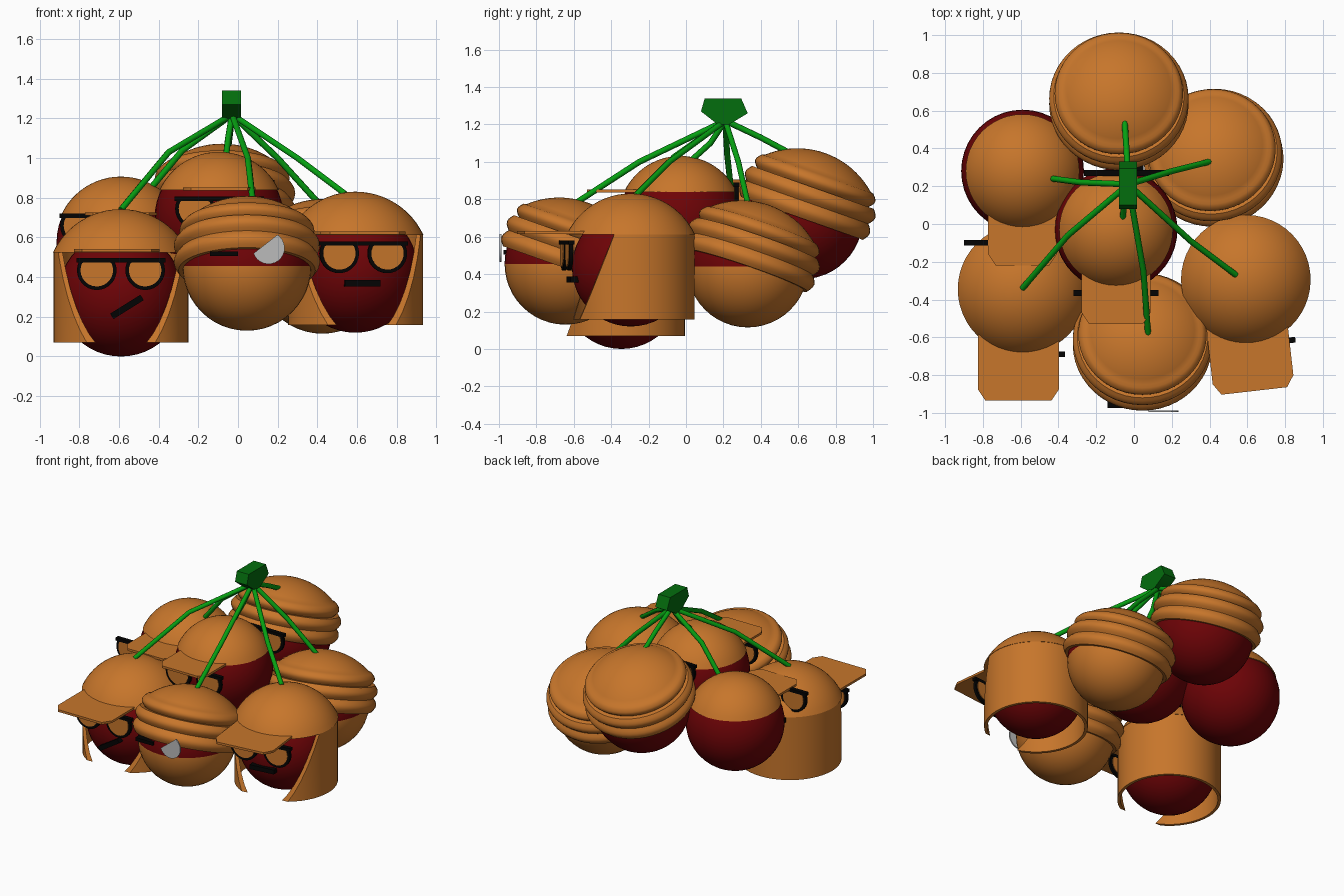
import bpy, bmesh, math
from math import sin, cos, pi, radians, sqrt
from mathutils import Matrix

cube = bpy.data.objects.get("Cube")
if cube:
    bpy.data.objects.remove(cube, do_unlink=True)


def material(name, rgb):
    m = bpy.data.materials.new(name)
    m.use_nodes = True
    m.diffuse_color = (*rgb, 1)
    m.node_tree.nodes["Principled BSDF"].inputs["Base Color"].default_value = (*rgb, 1)
    return m


TAN = material("tan orange", (0.57, 0.18, 0.024))
RED = material("grape red", (0.155, 0.001, 0.002))
STEM = material("stem green", (0.002, 0.35, 0.006))
DARK = material("dark green", (0.001, 0.155, 0.004))
BLACK = material("black", (0.001, 0.001, 0.001))
GREY = material("light grey", (0.5, 0.5, 0.5))

R = 0.325                       # grape radius
UPRIGHT = Matrix.Rotation(pi / 2, 4, "X")


def move(x, y, z):
    return Matrix.Translation((x, y, z))


def finish(name, bm, mats, matrix):
    bmesh.ops.recalc_face_normals(bm, faces=bm.faces)
    me = bpy.data.meshes.new(name)
    bm.to_mesh(me)
    bm.free()
    for m in mats:
        me.materials.append(m)
    me.shade_smooth()
    me.set_sharp_from_angle(angle=radians(35))
    ob = bpy.data.objects.new(name, me)
    ob.matrix_world = matrix
    bpy.context.collection.objects.link(ob)


def plate(name, outline, depth, mat, matrix):
    """Flat outline in XY, thickened evenly along Z."""
    bm = bmesh.new()
    face = bm.faces.new([bm.verts.new((x, y, -depth / 2)) for x, y in outline])
    ext = bmesh.ops.extrude_face_region(bm, geom=[face], use_keep_orig=True)["geom"]
    bmesh.ops.translate(bm, vec=(0, 0, depth),
                        verts=[v for v in ext if isinstance(v, bmesh.types.BMVert)])
    finish(name, bm, [mat], matrix)


def bar(name, w, h, depth, mat, matrix):
    pts = [(-w / 2, -h / 2), (w / 2, -h / 2), (w / 2, h / 2), (-w / 2, h / 2)]
    plate(name, pts, depth, mat, matrix)


def lathe(name, profile, mat, matrix, cut=None):
    """Spin (radius, height) points about Z; cut = plane whose front side is removed."""
    bm = bmesh.new()
    vs = [bm.verts.new((r, 0, z)) for r, z in profile]
    es = [bm.edges.new(p) for p in zip(vs, vs[1:])]
    bmesh.ops.spin(bm, geom=vs + es, cent=(0, 0, 0), axis=(0, 0, 1),
                   angle=2 * pi, steps=48)
    bmesh.ops.remove_doubles(bm, verts=bm.verts, dist=0.0005)
    if cut:
        bmesh.ops.bisect_plane(bm, geom=bm.verts[:] + bm.edges[:] + bm.faces[:],
                               plane_co=cut[0], plane_no=cut[1], clear_outer=True)
        bmesh.ops.holes_fill(bm, edges=[e for e in bm.edges if e.is_boundary])
    finish(name, bm, [mat], matrix)


def grape(name, base, beard=False, radius=R):
    bm = bmesh.new()
    bmesh.ops.create_uvsphere(bm, u_segments=40, v_segments=24, radius=radius)
    for f in bm.faces:
        f.material_index = int(beard and f.calc_center_median().z < 0)
    finish(name + "_grape", bm, [RED, TAN], base)


def glasses(name, base, x, y, z, mouth=(0, -0.145), tilt=0):
    """Half-round glasses with a straight top bar, and a mouth bar below."""
    def lens(r, top):
        return [(r * cos(a), min(r * sin(a), top))
                for a in (2 * pi * i / 28 for i in range(28))]
    for side, label in ((-1, "right"), (1, "left")):
        at = base @ move(x + side * 0.122, y, z + 0.01) @ UPRIGHT
        plate(f"{name}_{label}_frame", lens(0.1, 0.06), 0.02, BLACK, at)
        plate(f"{name}_{label}_lens", lens(0.082, 0.04), 0.028, TAN, at)
    bar(name + "_glasses_bar", 0.45, 0.022, 0.03, BLACK,
        base @ move(x, y, z + 0.06) @ UPRIGHT)
    bar(name + "_mouth", 0.18, 0.032, 0.06, BLACK, base
        @ move(x + mouth[0], -0.305, z + mouth[1]) @ Matrix.Rotation(-tilt, 4, "Y") @ UPRIGHT)


def visor(name, base, half, reach, z):
    c = half - 0.04
    pts = [(-half, -0.12), (-half, -reach + 0.06), (-c, -reach),
           (c, -reach), (half, -reach + 0.06), (half, -0.12)]
    plate(name + "_visor", pts, 0.016, TAN, base @ move(0, 0, z))


def dome(radius, height, z, steps=12):
    """Profile of a shallow spherical cap standing on height z."""
    big = (radius ** 2 + height ** 2) / (2 * height)
    full = math.acos((big - height) / big)
    return [(big * sin(full * (1 - i / steps)),
             z + height - big + big * cos(full * (1 - i / steps)))
            for i in range(steps + 1)]


def cap_grape(name, x, y, z, glass):
    base = move(x, y, z)
    grape(name, base)
    low = 0.14
    lathe(name + "_cap", [(sqrt(R * R - low * low) - 0.01, low)]
          + dome(sqrt(0.332 ** 2 - low ** 2), 0.332 - low, low), TAN, base)
    visor(name, base, 0.182, 0.5, low + 0.004)
    glasses(name, base, *glass)


def hair_grape(name, x, y, z, yaw, cap_z, glass_z, mouth, tilt):
    base = move(x, y, z) @ Matrix.Rotation(yaw, 4, "Z")
    grape(name, base, radius=0.315)
    lathe(name + "_cap", [(0.31, cap_z)] + dome(0.343, 0.218, cap_z), TAN, base)
    visor(name, base @ move(-0.022, 0, 0), 0.215, 0.59, cap_z + 0.01)
    # hair curtain with a slanted front opening
    drop, outer, inner = 0.455, 0.34, 0.32
    low = cap_z - drop
    lathe(name + "_hair", [(outer, low), (outer, cap_z), (inner, cap_z), (inner, low),
                           (outer, low)], TAN, base,
          cut=((0, -0.125, cap_z), (0, -drop, 0.168)))
    glasses(name, base, 0, -0.345, glass_z, mouth, tilt)


def turban(name, base, lift=0.0):
    """Three rolled bands below a flattened crown, leaning back."""
    prof = [(0.3, 0.0)]
    for r, z0, z1 in ((0.345, 0.0, 0.09), (0.345, 0.09, 0.175), (0.316, 0.175, 0.25)):
        for i in range(7):
            t = i / 6
            prof.append((r + 0.024 * sin(pi * t), z0 + (z1 - z0) * t))
    prof += dome(0.3, 0.115, 0.254, 10)
    lathe(name + "_turban", prof, TAN, base @ Matrix.Rotation(radians(-22), 4, "X")
          @ move(0, 0, lift) @ Matrix.Shear("XY", 4, (0, -0.09)))


def bearded_grape(name, x, y, z, yaw):
    base = move(x, y, z) @ Matrix.Rotation(yaw, 4, "Z")
    grape(name, base, beard=True)
    turban(name, base, -0.022)
    return base


# Fruits
cap_grape("centre", -0.095, -0.03, 0.7, (0, -0.335, 0.035))
cap_grape("back_right", -0.59, 0.28, 0.575, (-0.085, -0.38, 0.075))
hair_grape("front_right", -0.59, -0.345, 0.315, 0, 0.21, 0.11, (0.03, -0.175), radians(32))
hair_grape("front_left", 0.592, -0.295, 0.435, radians(6.5), 0.178, 0.075, (0, -0.14), 0)
bearded_grape("back_left", 0.425, 0.33, 0.44, radians(14))

front = bearded_grape("front", 0.045, -0.645, 0.455, 0)
bar("front_eye", 0.14, 0.024, 0.05, BLACK, front @ move(-0.115, -0.305, 0.063) @ UPRIGHT)
arc = [radians(-160 + 216 * i / 16) for i in range(17)]
plate("front_eye_patch", [(0.081 * cos(a), 0.081 * sin(a)) for a in arc], 0.009,
      GREY, front @ move(0.109, -0.347, 0.092) @ UPRIGHT)

rear = move(-0.08, 0.62, 0.698)
grape("rear", rear)
turban("rear", rear)
glasses("rear", rear, 0.04, -0.35, 0.12)

# Stem block and stalks
plate("stem_block", [(0.1, 1.34), (0.08, 1.27), (0.17, 1.2), (0.23, 1.2),
                     (0.33, 1.26), (0.295, 1.34)], 0.095, DARK,
      move(-0.032, 0, 0) @ Matrix.Rotation(pi / 2, 4, "Z") @ UPRIGHT)

STALKS = {
    "front_right": ((-0.35, -0.06, 1.03), (-0.59, -0.34, 0.74)),
    "front_left": ((0.3, -0.09, 1.0), (0.54, -0.27, 0.82)),
    "front": ((0.05, -0.25, 1.0), (0.075, -0.59, 0.78)),
    "back_left": ((0.2, 0.28, 1.0), (0.4, 0.33, 0.78)),
    "back_right": ((-0.28, 0.22, 1.04), (-0.43, 0.24, 0.86)),
    "rear": ((-0.04, 0.4, 1.13), (-0.05, 0.55, 1.05)),
    "centre": ((-0.05, 0.13, 1.1), (-0.06, 0.03, 1.01)),
}
for name, (mid, end) in STALKS.items():
    cu = bpy.data.curves.new(name + "_stalk", "CURVE")
    cu.dimensions = "3D"
    cu.bevel_depth = 0.016
    cu.bevel_resolution = 2
    cu.use_fill_caps = True
    sp = cu.splines.new("POLY")
    sp.points.add(2)
    for p, co in zip(sp.points, ((-0.03, 0.21, 1.22), mid, end)):
        p.co = (*co, 1)
    cu.materials.append(STEM)
    bpy.context.collection.objects.link(bpy.data.objects.new(name + "_stalk", cu))
